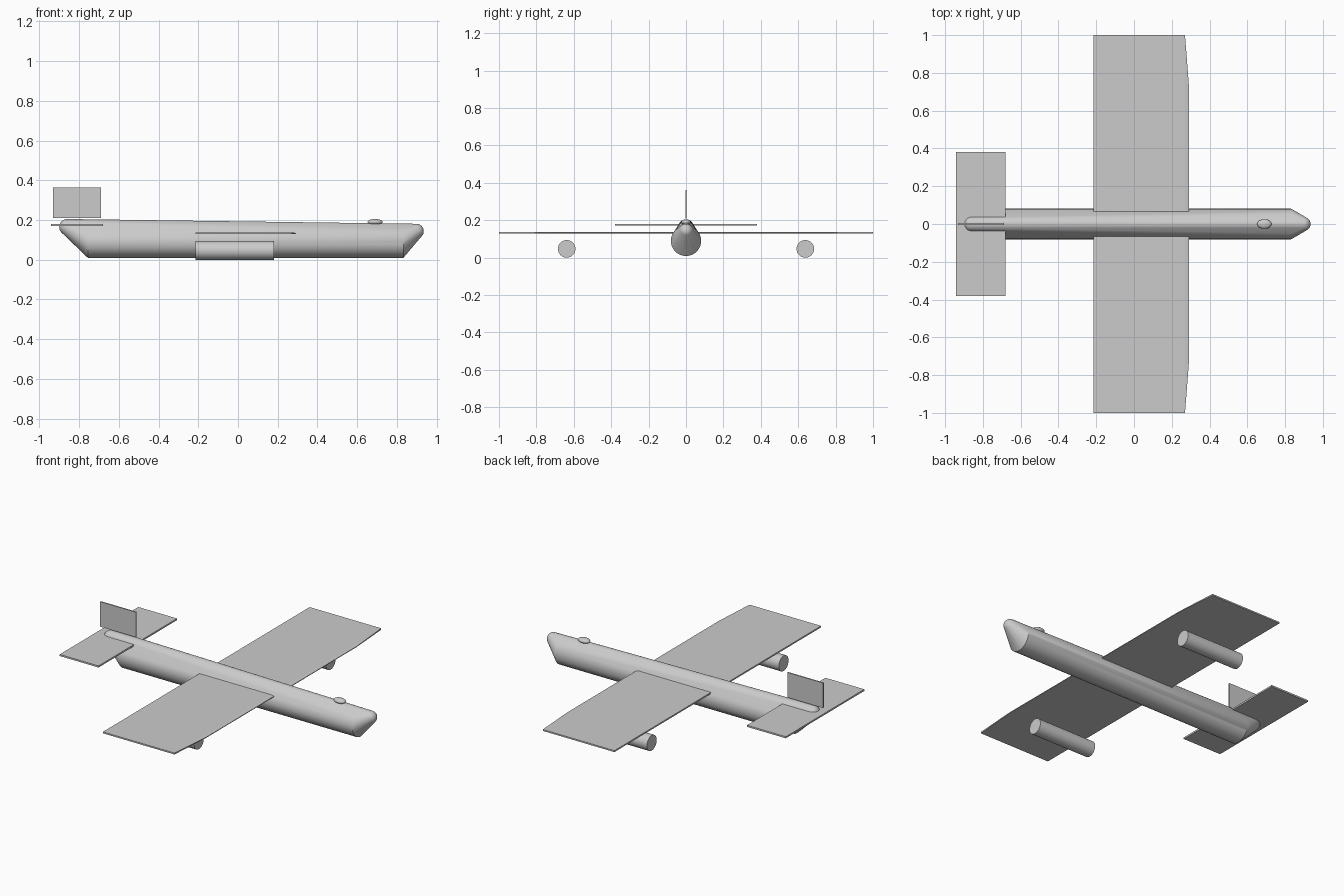
import bpy, bmesh
from math import pi
from mathutils import Matrix, Vector

if "Cube" in bpy.data.objects:
    bpy.data.objects.remove(bpy.data.objects["Cube"])


def finish(bm, name, smooth=False):
    bmesh.ops.recalc_face_normals(bm, faces=bm.faces)
    mesh = bpy.data.meshes.new(name)
    bm.to_mesh(mesh)
    bm.free()
    ob = bpy.data.objects.new(name, mesh)
    bpy.context.collection.objects.link(ob)
    if smooth:
        bpy.ops.object.select_all(action='DESELECT')
        ob.select_set(True)
        bpy.context.view_layer.objects.active = ob
        bpy.ops.object.shade_smooth_by_angle(angle=pi / 6)
    return ob


def add_box(bm, lo, hi):
    lo, hi = Vector(lo), Vector(hi)
    m = Matrix.Translation((lo + hi) / 2) @ Matrix.Diagonal((hi - lo).to_4d())
    m[3][3] = 1
    bmesh.ops.create_cube(bm, size=1, matrix=m)


def add_cylinder(bm, x0, x1, y, z, r, sides):
    m = Matrix.Translation(((x0 + x1) / 2, y, z)) @ Matrix.Rotation(pi / 2, 4, 'Y')
    bmesh.ops.create_cone(bm, cap_ends=True, segments=sides, radius1=r, radius2=r,
                          depth=x1 - x0, matrix=m)


def add_ball(bm, centre, scale):
    m = Matrix.Translation(centre) @ Matrix.Diagonal((*scale, 1))
    bmesh.ops.create_uvsphere(bm, u_segments=32, v_segments=16, radius=1, matrix=m)


def hull(bm):
    # keep only the outer skin around all the points
    pts = [v.co.copy() for v in bm.verts]
    bm.clear()
    for p in pts:
        bm.verts.new(p)
    res = bmesh.ops.convex_hull(bm, input=bm.verts[:])
    bmesh.ops.delete(bm, geom=[v for v in bm.verts if not v.link_faces], context='VERTS')
    bmesh.ops.dissolve_limit(bm, angle_limit=0.002, verts=bm.verts[:], edges=bm.edges[:])


# fuselage: skin stretched over a long tube and raised nose and tail balls
bm = bmesh.new()
add_cylinder(bm, -0.755, 0.832, 0, 0.09, 0.081, 48)
add_ball(bm, (0.898, 0, 0.144), (0.037,) * 3)
add_ball(bm, (-0.86, 0, 0.165), (0.04,) * 3)
hull(bm)
finish(bm, "fuselage", True)

# main wing: flat slab with a thin, shorter leading edge
bm = bmesh.new()
add_box(bm, (-0.215, -1, 0.129), (0.27, 1, 0.138))
add_box(bm, (0.28, -0.73, 0.131), (0.291, 0.73, 0.135))
hull(bm)
finish(bm, "main_wing")

# tailplane and fin
for name, lo, hi in (("tailplane", (-0.942, -0.38, 0.171), (-0.679, 0.38, 0.181)),
                     ("tail_fin", (-0.931, -0.004, 0.21), (-0.689, 0.004, 0.363))):
    bm = bmesh.new()
    add_box(bm, lo, hi)
    finish(bm, name)

# engines hanging below each wing
for side, y in (("left", 0.638), ("right", -0.638)):
    bm = bmesh.new()
    add_cylinder(bm, -0.215, 0.182, y, 0.047, 0.047, 32)
    finish(bm, side + "_engine", True)

# cockpit canopy
bm = bmesh.new()
add_ball(bm, (0.69, 0, 0.19), (0.038, 0.025, 0.015))
finish(bm, "canopy", True)
